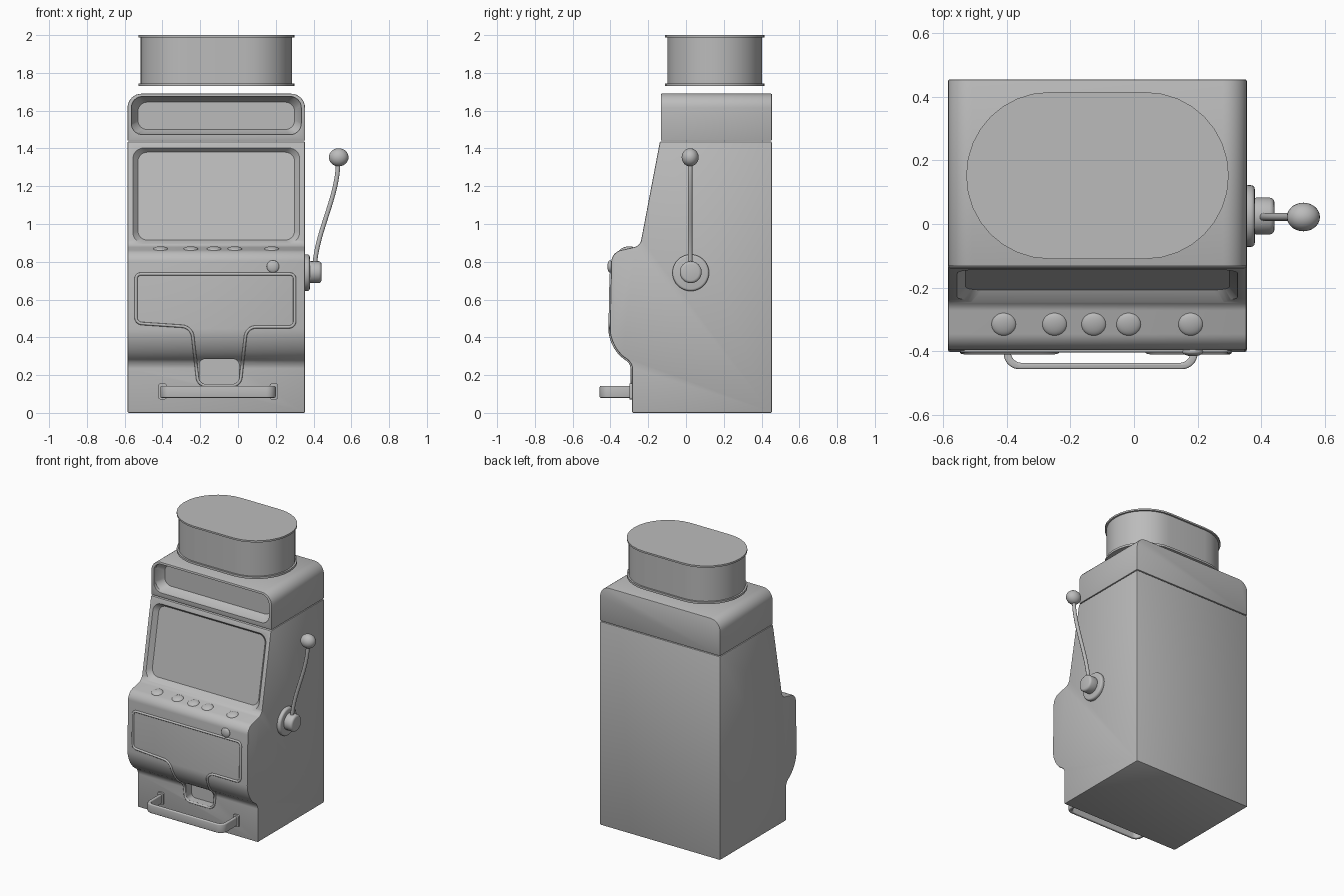
import bpy, bmesh, math
from mathutils import Vector

if "Cube" in bpy.data.objects:
    bpy.data.objects.remove(bpy.data.objects["Cube"], do_unlink=True)

grey = bpy.data.materials.new("plain grey")
grey.use_nodes = True
grey.diffuse_color = (0.5, 0.5, 0.5, 1)
grey.node_tree.nodes["Principled BSDF"].inputs["Base Color"].default_value = (0.5, 0.5, 0.5, 1)

LEFT, RIGHT, MID = -0.585, 0.355, -0.115   # cabinet sides and centre line
BACK = 0.455


def activate(ob):
    bpy.ops.object.select_all(action='DESELECT')
    ob.select_set(True)
    bpy.context.view_layer.objects.active = ob


def finish(ob, name, angle=35):
    ob.name = name
    ob.data.materials.clear()
    ob.data.materials.append(grey)
    activate(ob)
    bpy.ops.object.shade_smooth_by_angle(angle=math.radians(angle))
    return ob


def rounded(corners, n=8):
    """Polygon from (u, v, tangent length) corners, each rounded off."""
    pts = []
    for i, (u, v, t) in enumerate(corners):
        p = Vector((u, v))
        if t == 0:
            pts.append(p)
            continue
        a = p + (Vector(corners[i - 1][:2]) - p).normalized() * t
        b = p + (Vector(corners[(i + 1) % len(corners)][:2]) - p).normalized() * t
        ca, cb = a.lerp(p, 0.5523), b.lerp(p, 0.5523)
        for k in range(n + 1):
            s = k / n
            pts.append(a * (1 - s)**3 + ca * 3 * s * (1 - s)**2 + cb * 3 * s * s * (1 - s) + b * s**3)
    return pts


def rect(u0, u1, v0, v1, r):
    return rounded([(u0, v0, r), (u1, v0, r), (u1, v1, r), (u0, v1, r)])


def loft(name, rings):
    """Solid through matching rings of points, capped at both ends."""
    bm = bmesh.new()
    loops = [[bm.verts.new(p) for p in ring] for ring in rings]
    for a, b in zip(loops, loops[1:]):
        for i in range(len(a)):
            j = (i + 1) % len(a)
            bm.faces.new((a[i], a[j], b[j], b[i]))
    bm.faces.new(loops[0])
    bm.faces.new(loops[-1])
    bmesh.ops.remove_doubles(bm, verts=bm.verts, dist=1e-5)
    bmesh.ops.recalc_face_normals(bm, faces=bm.faces)
    me = bpy.data.meshes.new(name)
    bm.to_mesh(me)
    bm.free()
    ob = bpy.data.objects.new(name, me)
    bpy.context.collection.objects.link(ob)
    return ob


def bevel(ob, width, segments=3):
    mod = ob.modifiers.new("bevel", 'BEVEL')
    mod.width, mod.segments, mod.limit_method = width, segments, 'ANGLE'
    mod.angle_limit = math.radians(40)
    activate(ob)
    bpy.ops.object.modifier_apply(modifier=mod.name)


def cut(ob, cutter):
    mod = ob.modifiers.new("cut", 'BOOLEAN')
    mod.operation, mod.solver, mod.object = 'DIFFERENCE', 'EXACT', cutter
    activate(ob)
    bpy.ops.object.modifier_apply(modifier=mod.name)
    bpy.data.objects.remove(cutter, do_unlink=True)


def tube(name, pts, radius, closed=False):
    cu = bpy.data.curves.new(name, 'CURVE')
    cu.dimensions, cu.bevel_depth, cu.bevel_resolution, cu.use_fill_caps = '3D', radius, 3, True
    sp = cu.splines.new('POLY')
    sp.points.add(len(pts) - 1)
    for p, co in zip(sp.points, pts):
        p.co = (*co, 1)
    sp.use_cyclic_u = closed
    ob = bpy.data.objects.new(name, cu)
    bpy.context.collection.objects.link(ob)
    activate(ob)
    bpy.ops.object.convert(target='MESH')
    return finish(bpy.context.object, name, 60)


def ball(name, loc, scale, tilt=0):
    bpy.ops.mesh.primitive_uv_sphere_add(segments=28, ring_count=14, location=loc, rotation=(tilt, 0, 0))
    bpy.context.object.scale = scale
    return finish(bpy.context.object, name, 60)


def disc(name, x0, x1, y, z, r, edge):
    bpy.ops.mesh.primitive_cylinder_add(vertices=40, radius=r, depth=x1 - x0,
                                        location=((x0 + x1) / 2, y, z), rotation=(0, math.pi / 2, 0))
    bevel(bpy.context.object, edge)
    return finish(bpy.context.object, name)


# Cabinet: side profile swept across the width
profile = rounded([(BACK, 0, 0), (BACK, 1.437, 0), (-0.138, 1.437, 0), (-0.243, 0.885, 0.03),
                   (-0.395, 0.85, 0.05), (-0.405, 0.345, 0.1), (-0.285, 0.265, 0.03), (-0.285, 0, 0)])


def front_y(z):
    hits = []
    for a, b in zip(profile, profile[1:]):
        if min(a.y, b.y) <= z <= max(a.y, b.y) and abs(a.y - b.y) > 1e-6:
            hits.append(a.x + (b.x - a.x) * (z - a.y) / (b.y - a.y))
    return min(hits)


def slope_y(z):
    return -0.138 - 0.105 * (1.437 - z) / 0.552


cabinet = loft("cabinet", [[(x, p.x, p.y) for p in profile] for x in (LEFT, RIGHT)])
bevel(cabinet, 0.007, 2)

# Recessed screen and coin chute
wide, narrow = rect(-0.565, 0.335, 0.893, 1.41, 0.06), rect(-0.53, 0.30, 0.915, 1.38, 0.05)
cut(cabinet, loft("screen_cutter", [[(p.x, slope_y(p.y) + d, p.y) for p in ring]
                                    for ring, d in ((wide, -0.01), (narrow, 0.03))]))
mouth = rect(-0.205, 0.005, 0.15, 0.285, 0.03)
cut(cabinet, loft("chute_cutter", [[(p.x, y, p.y) for p in mouth] for y in (-0.33, -0.225)]))
finish(cabinet, "cabinet")

# Header box with rounded shoulders and a hollow front
shell = rounded([(LEFT, 1.441, 0), (RIGHT, 1.441, 0), (RIGHT, 1.69, 0.075), (LEFT, 1.69, 0.075)])
header = loft("header_box", [[(p.x, y, p.y) for p in shell] for y in (-0.133, BACK)])
bevel(header, 0.005, 2)
outer, inner = rect(-0.565, 0.335, 1.473, 1.675, 0.06), rect(-0.53, 0.30, 1.50, 1.645, 0.05)
cut(header, loft("header_cutter", [[(p.x, y, p.y) for p in ring]
                                   for ring, y in ((outer, -0.145), (outer, -0.11), (inner, -0.06))]))
finish(header, "header_box")

# Topper: oval drum with a thin rim at each end
for name, inset, z0, z1 in (("topper_drum", 0.012, 1.735, 1.995),
                            ("topper_lower_rim", 0, 1.73, 1.745), ("topper_upper_rim", 0, 1.988, 2.0)):
    r = 0.2625 - inset
    oval = rect(-0.528 + inset, 0.298 - inset, -0.11 + inset, 0.415 - inset, r)
    finish(loft(name, [[(p.x, p.y, z) for p in oval] for z in (z0, z1)]), name)

# Raised trim round the belly panel and its tongue
trim = rounded([(-0.54, 0.735, 0.025), (0.30, 0.735, 0.025), (0.30, 0.455, 0.03), (0.045, 0.455, 0.05),
                (0.01, 0.145, 0.04), (-0.21, 0.145, 0.04), (-0.245, 0.455, 0.05), (-0.54, 0.475, 0.03)])
path = []
for i, a in enumerate(trim):
    b = trim[(i + 1) % len(trim)]
    steps = max(1, int((b - a).length / 0.012))
    path += [a.lerp(b, k / steps) for k in range(steps)]
tube("panel_trim", [(p.x, front_y(p.y), p.y) for p in path], 0.008, True)

# Buttons on the deck and a knob below
for i, x in enumerate((-0.41, -0.25, -0.127, -0.017, 0.178)):
    ball(f"button_{i + 1}", (x, -0.315, 0.866), (0.039, 0.037, 0.014), math.radians(13))
ball("front_knob", (0.185, -0.402, 0.775), (0.033, 0.014, 0.033))

# Foot rail: flat bar bent into a U, with mounting pads
rail_outer = rounded([(-0.41, -0.28, 0), (-0.41, -0.457, 0.05), (0.2, -0.457, 0.05), (0.2, -0.28, 0)])
rail_inner = rounded([(0.178, -0.28, 0), (0.178, -0.437, 0.035), (-0.388, -0.437, 0.035), (-0.388, -0.28, 0)])
rail = loft("foot_rail", [[(p.x, p.y, z) for p in rail_outer + rail_inner] for z in (0.08, 0.142)])
bevel(rail, 0.006)
finish(rail, "foot_rail")
for side, x in (("right", -0.4), ("left", 0.19)):
    pad = rect(x - 0.022, x + 0.022, 0.072, 0.155, 0.01)
    finish(loft("pad", [[(p.x, y, p.y) for p in pad] for y in (-0.298, -0.28)]), f"{side}_rail_pad")

# Pull lever on the left side
disc("lever_plate", 0.345, 0.38, 0.025, 0.742, 0.097, 0.012)
disc("lever_hub", 0.37, 0.442, 0.025, 0.745, 0.058, 0.015)
rod = []
for k in range(25):
    s = k / 24
    ease = s * s * (3 - 2 * s)
    rod.append((0.405 + 0.125 * ease, 0.022, 0.75 + 0.58 * s))
tube("lever_rod", rod, 0.0125)
ball("lever_ball", (0.533, 0.022, 1.353), (0.052, 0.045, 0.048))
